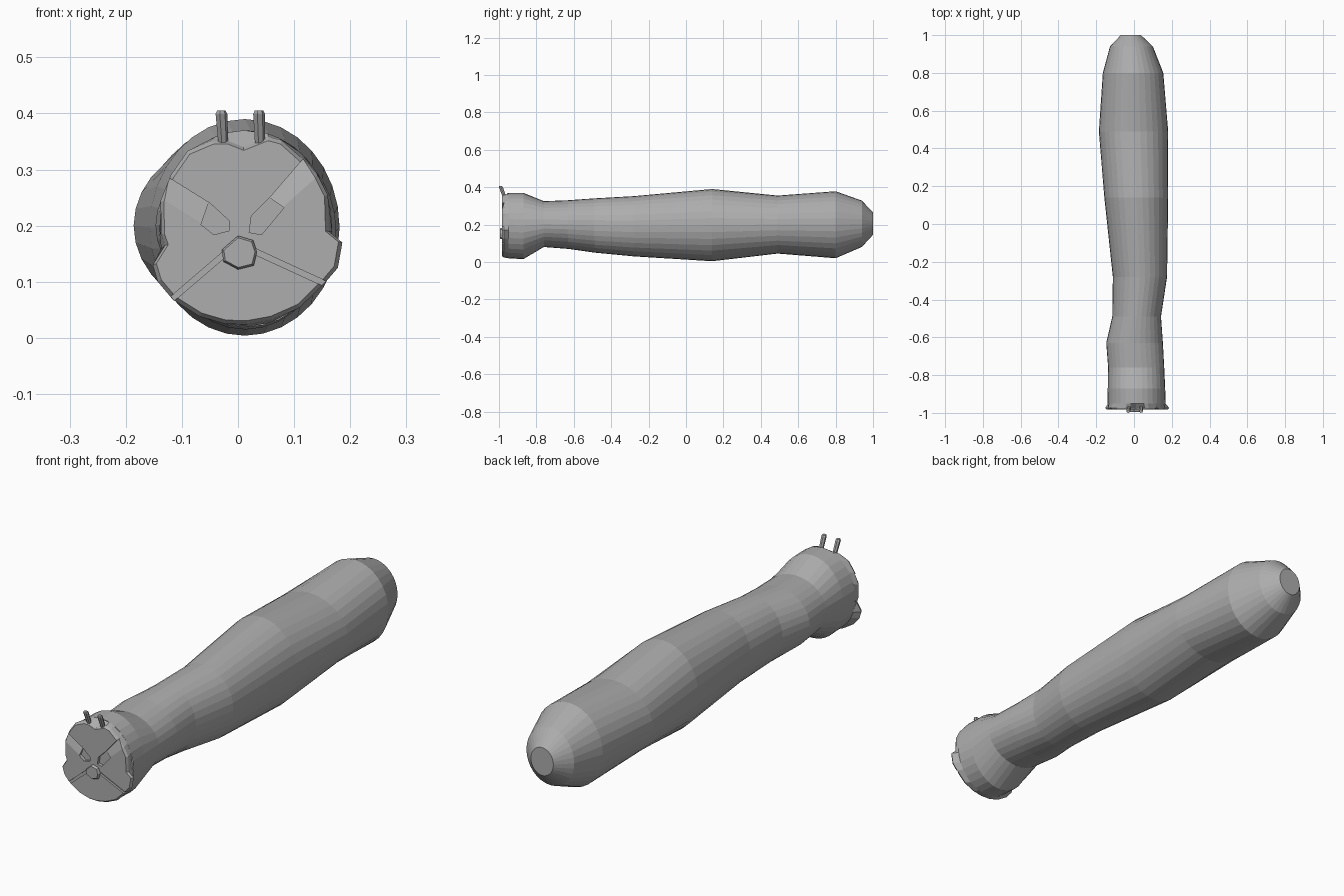
import bpy, bmesh, math

if "Cube" in bpy.data.objects:
    bpy.data.objects.remove(bpy.data.objects["Cube"])

grey = bpy.data.materials.new("plain grey")
grey.diffuse_color = (0.42, 0.42, 0.42, 1)
grey.use_nodes = True
grey.node_tree.nodes["Principled BSDF"].inputs["Base Color"].default_value = grey.diffuse_color


def loft(name, loops, cap_start=True, cap_end=True):
    """Skin a list of equal-length point loops into one object."""
    bm = bmesh.new()
    rows = [[bm.verts.new(p) for p in loop] for loop in loops]
    n = len(rows[0])
    for a, b in zip(rows, rows[1:]):
        for i in range(n):
            j = (i + 1) % n
            bm.faces.new((a[i], a[j], b[j], b[i]))
    if cap_start:
        bm.faces.new(rows[0][::-1])
    if cap_end:
        bm.faces.new(rows[-1])
    bmesh.ops.recalc_face_normals(bm, faces=bm.faces)
    me = bpy.data.meshes.new(name)
    bm.to_mesh(me)
    bm.free()
    me.materials.append(grey)
    ob = bpy.data.objects.new(name, me)
    bpy.context.collection.objects.link(ob)
    return ob


def oval(x0, x1, z0, z1, a):
    return ((x0 + x1) / 2 + (x1 - x0) / 2 * math.cos(a),
            (z0 + z1) / 2 + (z1 - z0) / 2 * math.sin(a))


# Long wavy body: y, x range, z range of each ring
HEAD = (-0.14, 0.168, 0.02, 0.37)
RINGS = [
    (-0.95, *HEAD),
    (-0.87, -0.139, 0.165, 0.015, 0.37),
    (-0.76, -0.137, 0.16, 0.08, 0.325),
    (-0.63, -0.147, 0.153, 0.07, 0.33),
    (-0.49, -0.115, 0.143, 0.05, 0.34),
    (-0.28, -0.112, 0.175, 0.03, 0.352),
    (0.14, -0.157, 0.181, 0.004, 0.39),
    (0.49, -0.186, 0.181, 0.045, 0.355),
    (0.80, -0.165, 0.155, 0.02, 0.378),
    (0.94, -0.127, 0.10, 0.08, 0.328),
    (1.00, -0.07, 0.037, 0.145, 0.265),
]
SIDES = 32
loops = []
for y, *box in RINGS:
    ring = [oval(*box, math.tau * i / SIDES) for i in range(SIDES)]
    loops.append([(x, y, z) for x, z in ring])
loft("body", loops, cap_start=False)

# Lobed face plate with ears, blending back into the body
OUTLINE = [(0.01, 0.34), (-0.02, 0.352), (-0.045, 0.352), (-0.09, 0.333),
           (-0.12, 0.29), (-0.138, 0.245), (-0.137, 0.185), (-0.13, 0.165),
           (-0.152, 0.13), (-0.143, 0.10), (-0.116, 0.068), (-0.068, 0.038),
           (-0.023, 0.025), (0.016, 0.024), (0.06, 0.032), (0.11, 0.054),
           (0.155, 0.098), (0.178, 0.125), (0.186, 0.17), (0.162, 0.19),
           (0.16, 0.255), (0.142, 0.29), (0.116, 0.318), (0.078, 0.352),
           (0.055, 0.358)]
CX, CZ = 0.013, 0.195
back = [oval(*HEAD, math.atan2(z - CZ, x - CX)) for x, z in OUTLINE]
inset = [(CX + (x - CX) * 0.96, CZ + (z - CZ) * 0.96) for x, z in OUTLINE]
face = loft("face_plate", [[(x, y, z) for x, z in pts] for y, pts in
                           ((-0.95, back), (-0.973, OUTLINE), (-0.983, inset))])


def groove(a, b, w=0.005):
    """Narrow strip of four corners between two points."""
    dx, dz = b[0] - a[0], b[1] - a[1]
    l = math.hypot(dx, dz)
    nx, nz = -dz / l * w, dx / l * w
    return [(a[0] + nx, a[1] + nz), (a[0] - nx, a[1] - nz),
            (b[0] - nx, b[1] - nz), (b[0] + nx, b[1] + nz)]


def carve(name, pts, depths):
    """Cut a recess with its own depth at every corner."""
    cutter = loft(name, [[(x, -1.02, z) for x, z in pts],
                         [(x, -0.983 + d, z) for (x, z), d in zip(pts, depths)]])
    cutter.hide_render = True
    cutter.hide_viewport = True
    cutter.display_type = 'WIRE'
    mod = face.modifiers.new(name, 'BOOLEAN')
    mod.operation = 'DIFFERENCE'
    mod.solver = 'EXACT'
    mod.object = cutter


# Cheek grooves, sloping brow strips and eye pits
carve("left_cheek_cutter", groove((-0.14, 0.05), (0.0, 0.17)), [0.009] * 4)
carve("right_cheek_cutter", groove((0.18, 0.085), (0.0, 0.168)), [0.009] * 4)
carve("left_brow_cutter", [(-0.15, 0.302), (-0.05, 0.24), (-0.064, 0.2), (-0.16, 0.26)],
      [0.012, 0.012, -0.001, -0.001])
carve("right_brow_cutter", [(0.13, 0.335), (0.055, 0.248), (0.082, 0.23), (0.16, 0.3)],
      [0.012, 0.012, -0.001, -0.001])
carve("left_eye_cutter", [(-0.052, 0.242), (-0.016, 0.209), (-0.016, 0.191),
                          (-0.043, 0.184), (-0.066, 0.202)], [0.014] * 5)
carve("right_eye_cutter", [(0.056, 0.25), (0.082, 0.232), (0.042, 0.184),
                           (0.02, 0.188), (0.024, 0.218)], [0.014] * 5)

# Seven-sided nose
NOSE = [(0.0, 0.182), (0.027, 0.174), (0.034, 0.153), (0.028, 0.129),
        (0.0, 0.122), (-0.026, 0.136), (-0.029, 0.157)]
small = [(0.002 + (x - 0.002) * 0.88, 0.152 + (z - 0.152) * 0.88) for x, z in NOSE]
loft("nose", [[(x, y, z) for x, z in pts] for y, pts in
              ((-0.97, NOSE), (-0.988, NOSE), (-0.995, small))])

# Two short feelers leaning forward
for name, xb, xt in (("left_feeler", -0.026, -0.03), ("right_feeler", 0.039, 0.037)):
    rows = []
    for x, y, z, r in ((xb, -0.966, 0.335, 0.009), (xt, -0.989, 0.399, 0.011),
                       (xt, -0.991, 0.405, 0.008)):
        rows.append([(x + r * math.cos(math.tau * i / 7),
                      y + r * math.sin(math.tau * i / 7), z) for i in range(7)])
    loft(name, rows)
